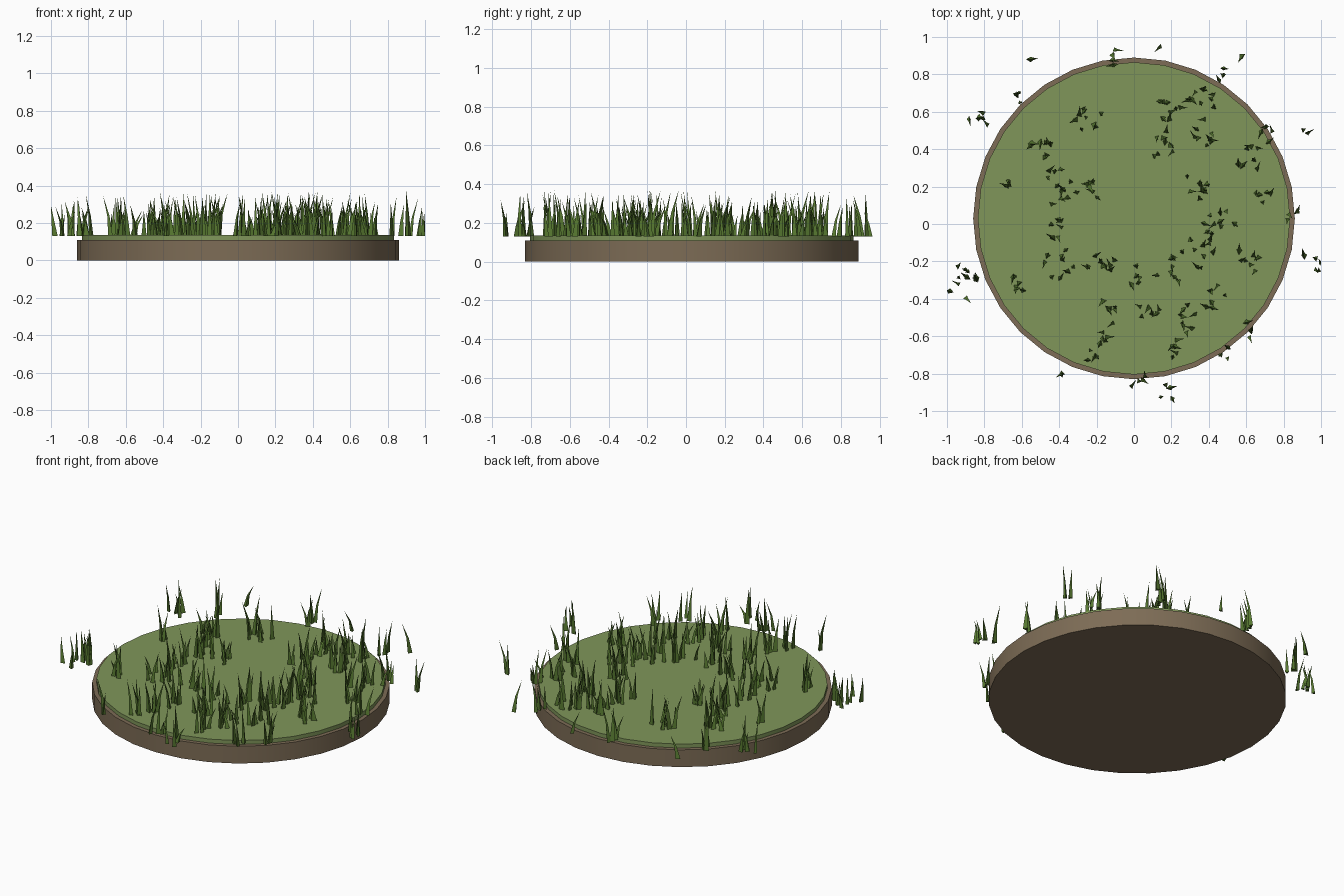
import bpy
import bmesh
import math
import random
from mathutils import Vector

random.seed(7)

default_cube = bpy.data.objects.get("Cube")
if default_cube:
    bpy.data.objects.remove(default_cube, do_unlink=True)


def make_material(name, red, green, blue):
    material = bpy.data.materials.new(name)
    material.use_nodes = True
    colour = (red, green, blue, 1)
    material.diffuse_color = colour
    material.node_tree.nodes["Principled BSDF"].inputs["Base Color"].default_value = colour
    return material


soil_brown = make_material("soil brown", .205, .150, .092)
turf_green = make_material("turf green", .215, .305, .102)
blade_green = make_material("blade green", .095, .19, .03)

SIDES = 32
CENTRE_Y = .03


def make_disc(name, radius, bottom, top, material):
    """Flat round slab with smooth sides and a vertex on the y axis."""
    bpy.ops.mesh.primitive_cylinder_add(
        vertices=SIDES, radius=radius, depth=top - bottom,
        location=(0, CENTRE_Y, (top + bottom) / 2))
    disc = bpy.context.object
    disc.name = name
    disc.data.materials.append(material)
    bpy.ops.object.shade_smooth_by_angle(angle=math.radians(30))
    return disc


# Round base: soil slab with a slightly narrower turf layer
make_disc("soil_slab", .86, 0, .11, soil_brown)
make_disc("turf_layer", .835, .11, .135, turf_green)

# Grass tufts: x and y in hundredths, then the number of blades
tufts = [
    (-92, -32, 11), (-83, 57, 6), (-62, 68, 4), (-56, 88, 1), (-10, 88, 5),
    (14, 95, 1), (58, 90, 1), (45, 80, 3), (37, 65, 11), (20, 62, 8),
    (72, 48, 5), (92, 48, 2), (-25, 57, 9), (-50, 42, 8), (-42, 20, 12),
    (-24, 20, 7), (15, 42, 8), (36, 43, 8), (33, 20, 8), (62, 35, 7),
    (70, 14, 5), (45, 0, 10), (35, -15, 11), (60, -20, 8), (20, -25, 8),
    (0, -27, 5), (-17, -23, 9), (-40, -22, 9), (-60, -30, 6), (-42, -3, 6),
    (-12, -42, 5), (-15, -58, 6), (-21, -70, 4), (8, -45, 6), (27, -50, 9),
    (45, -40, 7), (60, -56, 4), (50, -68, 3), (20, -66, 5), (2, -83, 4),
    (-40, -82, 2), (16, -91, 4), (95, -22, 5), (-68, 20, 3), (83, 6, 3),
]
BLADE_BASE = .13


def add_blade(bm, x, y):
    """Three-sided blade that narrows and bends towards its tip."""
    height = random.uniform(.1, .24)
    width = random.uniform(.012, .018)
    turn = random.uniform(0, math.tau)
    lean_angle = random.uniform(0, math.tau)
    lean = Vector((math.cos(lean_angle), math.sin(lean_angle), 0))
    lean *= random.uniform(.01, .05)
    root = Vector((x, y, BLADE_BASE))

    def ring(centre, radius):
        points = []
        for side in range(3):
            angle = turn + side * math.tau / 3
            offset = Vector((math.cos(angle), math.sin(angle), 0)) * radius
            points.append(bm.verts.new(centre + offset))
        return points

    lower = ring(root, width)
    middle = ring(root + lean * .3 + Vector((0, 0, height / 2)), width / 2)
    tip = bm.verts.new(root + lean + Vector((0, 0, height)))
    bm.faces.new(lower[::-1])
    for side in range(3):
        after = (side + 1) % 3
        bm.faces.new((lower[side], lower[after], middle[after], middle[side]))
        bm.faces.new((middle[side], middle[after], tip))


# Scatter the blades of every tuft around its centre
grass = bmesh.new()
for tuft_x, tuft_y, count in tufts:
    spread = .03 * math.sqrt(count - 1)
    for _ in range(count):
        angle = random.uniform(0, math.tau)
        distance = spread * math.sqrt(random.random())
        add_blade(grass, tuft_x / 100 + distance * math.cos(angle),
                  tuft_y / 100 + distance * math.sin(angle))

# Keep the outermost blades inside the overall footprint
for vertex in grass.verts:
    vertex.co.x = max(-1, min(1, vertex.co.x))
    vertex.co.y = max(-.97, min(.97, vertex.co.y))

grass_mesh = bpy.data.meshes.new("grass_blades")
grass.to_mesh(grass_mesh)
grass.free()
grass_mesh.materials.append(blade_green)
grass_blades = bpy.data.objects.new("grass_blades", grass_mesh)
bpy.context.collection.objects.link(grass_blades)
